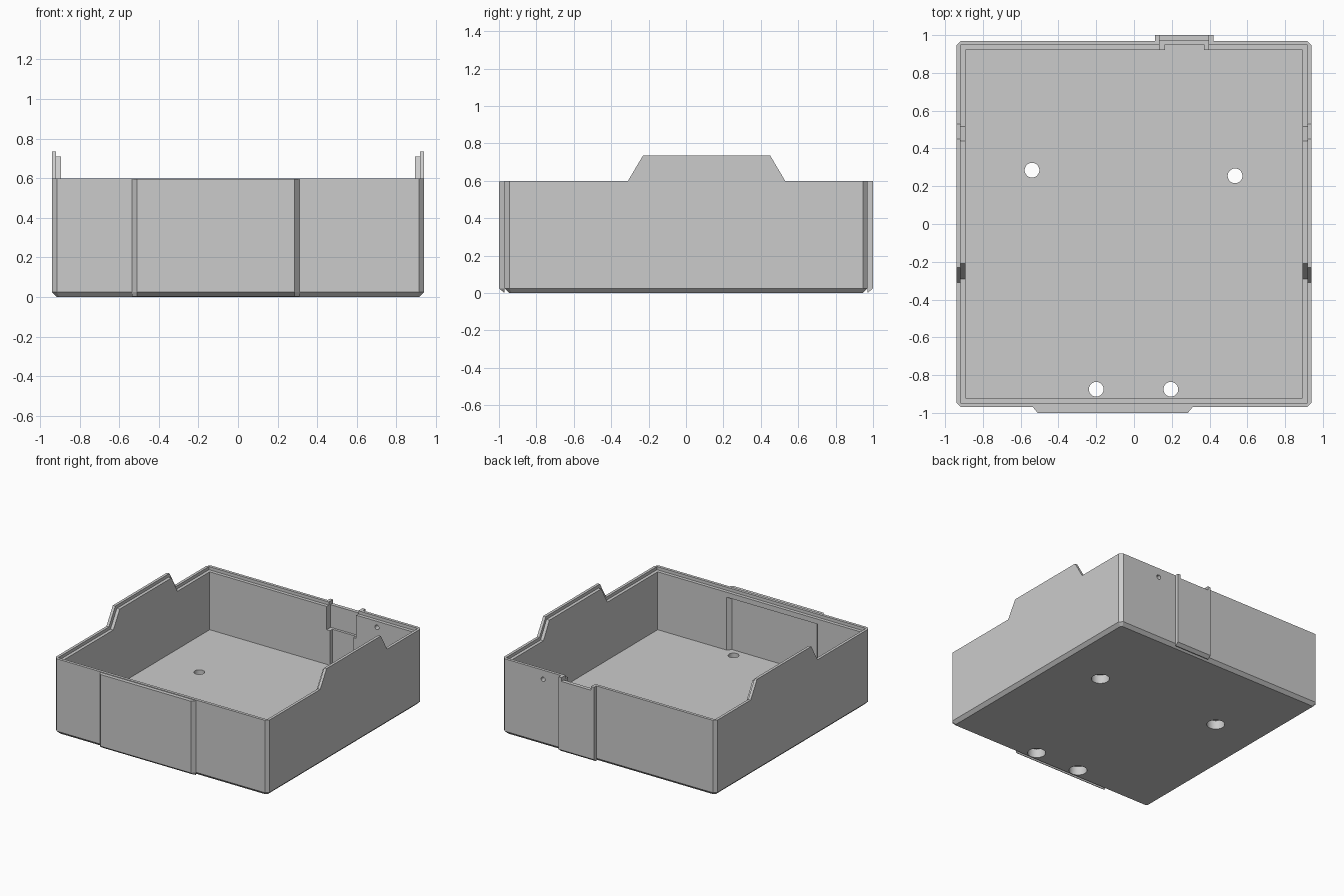
import bpy
import bmesh
from math import radians
from mathutils import Matrix

cube = bpy.data.objects.get("Cube")
if cube:
    bpy.data.objects.remove(cube, do_unlink=True)

grey = bpy.data.materials.new("plain grey")
grey.use_nodes = True
colour = (0.6, 0.6, 0.6, 1)
grey.diffuse_color = colour
grey.node_tree.nodes["Principled BSDF"].inputs["Base Color"].default_value = colour


def finish(name, bm):
    bmesh.ops.recalc_face_normals(bm, faces=bm.faces)
    mesh = bpy.data.meshes.new(name)
    bm.to_mesh(mesh)
    bm.free()
    mesh.materials.append(grey)
    obj = bpy.data.objects.new(name, mesh)
    bpy.context.collection.objects.link(obj)
    return obj


def loft(name, rings):
    """Solid through matching rings of 3D points, capped at both ends."""
    bm = bmesh.new()
    loops = [[bm.verts.new(p) for p in ring] for ring in rings]
    n = len(loops[0])
    for low, high in zip(loops, loops[1:]):
        for i in range(n):
            j = (i + 1) % n
            bm.faces.new((low[i], low[j], high[j], high[i]))
    bm.faces.new(loops[0])
    bm.faces.new(loops[-1])
    return finish(name, bm)


def prism(name, layers):
    return loft(name, [[(x, y, z) for x, y in outline] for outline, z in layers])


def rect(x0, x1, y0, y1):
    return [(x0, y0), (x1, y0), (x1, y1), (x0, y1)]


def box(name, x0, x1, y0, y1, z0, z1):
    return prism(name, [(rect(x0, x1, y0, y1), z0), (rect(x0, x1, y0, y1), z1)])


def cylinder(name, centre, radius, depth, along_y=False):
    bm = bmesh.new()
    turn = Matrix.Rotation(radians(90 if along_y else 0), 4, "X")
    bmesh.ops.create_cone(bm, cap_ends=True, segments=40, radius1=radius,
                          radius2=radius, depth=depth,
                          matrix=Matrix.Translation(centre) @ turn)
    return finish(name, bm)


def cut(obj, cutter):
    mod = obj.modifiers.new("cut", "BOOLEAN")
    mod.operation = "DIFFERENCE"
    mod.solver = "EXACT"
    mod.object = cutter
    cutter.hide_render = True
    bpy.context.view_layer.objects.active = obj
    bpy.ops.object.modifier_apply(modifier=mod.name)
    bpy.data.objects.remove(cutter, do_unlink=True)


W, D, H = 0.94, 0.97, 0.6       # half width, half depth, wall height
CH = 0.025                      # edge chamfer
LIP_X, LIP_Y = 0.918, 0.947     # inside of the raised outer lip
IN_X, IN_Y = 0.893, 0.92        # inside of the wall
FLOOR, LEDGE = 0.115, 0.575


def octagon(w, d, c):
    return [(-w + c, -d), (w - c, -d), (w, -d + c), (w, d - c),
            (w - c, d), (-w + c, d), (-w, d - c), (-w, -d + c)]


# Tray with chamfered corners and bottom edge, hollowed with a stepped rim
tray = prism("tray", [(octagon(W - CH, D - CH, CH / 2), 0),
                      (octagon(W, D, CH), CH), (octagon(W, D, CH), H)])
cut(tray, box("cavity", -IN_X, IN_X, -IN_Y, IN_Y, FLOOR, 1))
cut(tray, box("rim_step", -LIP_X, LIP_X, -LIP_Y, LIP_Y, LEDGE, 1))

# Shallow pocket inside the front wall
pocket = [(0.305, -0.9), (-0.53, -0.9), (-0.485, -0.95), (0.26, -0.95)]
cut(tray, prism("pocket", [(pocket, FLOOR), (pocket, 0.535)]))

# Notch and slot in the back wall, and a small side hole
cut(tray, box("slot", 0.165, 0.37, 0.9, 0.95, FLOOR, 0.5))
cut(tray, box("notch", 0.135, 0.395, 0.9, 1.1, 0.39, 1))
cut(tray, cylinder("cable_hole", (0.577, 0.95, 0.527), 0.018, 0.2, True))

# Counterbored screw holes in the floor
for x, y in [(-0.54, 0.285), (0.535, 0.255), (-0.2, -0.875), (0.195, -0.875)]:
    cut(tray, cylinder("screw_hole", (x, y, 0.1), 0.039, 0.4))
    cut(tray, cylinder("counterbore", (x, y, 0), 0.066, 0.14))

bpy.ops.object.select_all(action="DESELECT")
tray.select_set(True)
bpy.context.view_layer.objects.active = tray
bpy.ops.object.shade_smooth_by_angle(angle=radians(30))


# Raised panel on the front with sloped ends
def panel(y):
    return [(-0.535, -D), (-0.51, y), (0.285, y), (0.31, -D)]


prism("front_panel", [(panel(-D - 0.005), 0.004), (panel(-1), CH), (panel(-1), 0.595)])

# Raised panel behind the notch, with taller cheeks
prism("back_panel", [(rect(0.11, 0.42, D, D + 0.005), 0.004),
                     (rect(0.11, 0.42, D, 1), CH), (rect(0.11, 0.42, D, 1), 0.57)])
for name, x in (("right", 0.11), ("left", 0.395)):
    box(name + "_cheek", x, x + 0.025, D, 1, 0.57, H)


# Raised tabs on the side walls, each an outer lip and a lower inner step
def tab(name, x0, x1, profile):
    loft(name, [[(x, y, z) for y, z in profile] for x in (x0, x1)])


outer = [(-0.31, H), (0.53, H), (0.45, 0.735), (-0.23, 0.735)]
inner = [(-0.29, LEDGE), (0.515, LEDGE), (0.44, 0.71), (-0.21, 0.71)]
for name, s in (("left", 1), ("right", -1)):
    tab(name + "_tab_lip", s * LIP_X, s * W, outer)
    tab(name + "_tab_step", s * IN_X, s * LIP_X, inner)
